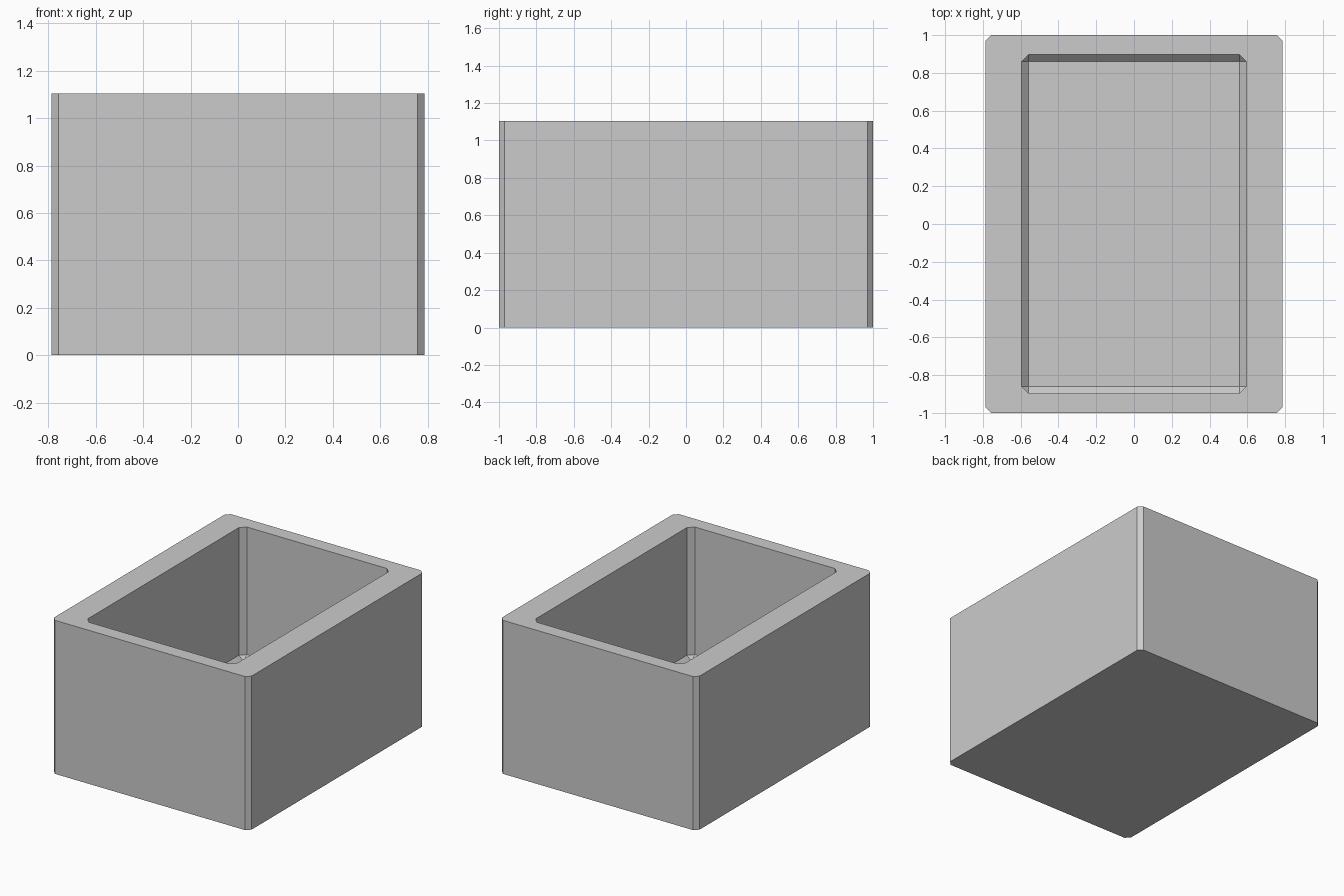
import bpy
import bmesh

cube = bpy.data.objects.get("Cube")
if cube:
    bpy.data.objects.remove(cube, do_unlink=True)

HEIGHT = 1.105
FLOOR = 0.15

grey = bpy.data.materials.new("plain_grey")
grey.use_nodes = True
colour = (0.6, 0.6, 0.6, 1)
grey.diffuse_color = colour
grey.node_tree.nodes["Principled BSDF"].inputs["Base Color"].default_value = colour


def chamfered_box(name, half_x, half_y, bottom, top, width, vertical_only):
    """Box standing on 'bottom' with flat chamfers along its edges."""
    bm = bmesh.new()
    bmesh.ops.create_cube(bm, size=2)
    for v in bm.verts:
        v.co.x *= half_x
        v.co.y *= half_y
        v.co.z = top if v.co.z > 0 else bottom
    edges = [e for e in bm.edges
             if not vertical_only or abs(e.verts[0].co.z - e.verts[1].co.z) > 0.1]
    bmesh.ops.bevel(bm, geom=edges, offset=width, offset_type='OFFSET',
                    segments=1, affect='EDGES')
    bmesh.ops.recalc_face_normals(bm, faces=bm.faces)
    mesh = bpy.data.meshes.new(name)
    bm.to_mesh(mesh)
    bm.free()
    mesh.materials.append(grey)
    obj = bpy.data.objects.new(name, mesh)
    bpy.context.collection.objects.link(obj)
    return obj


# Outer block with chamfered upright corners
box = chamfered_box("open_box", 0.787, 1.0, 0, HEIGHT, 0.03, True)

# Hollow with chamfered corners and floor edges
cutter = chamfered_box("hollow_cutter", 0.595, 0.897, FLOOR, HEIGHT + 0.3, 0.037, False)
cutter.hide_render = True
cutter.hide_viewport = True

cut = box.modifiers.new("hollow", 'BOOLEAN')
cut.operation = 'DIFFERENCE'
cut.solver = 'EXACT'
cut.object = cutter
